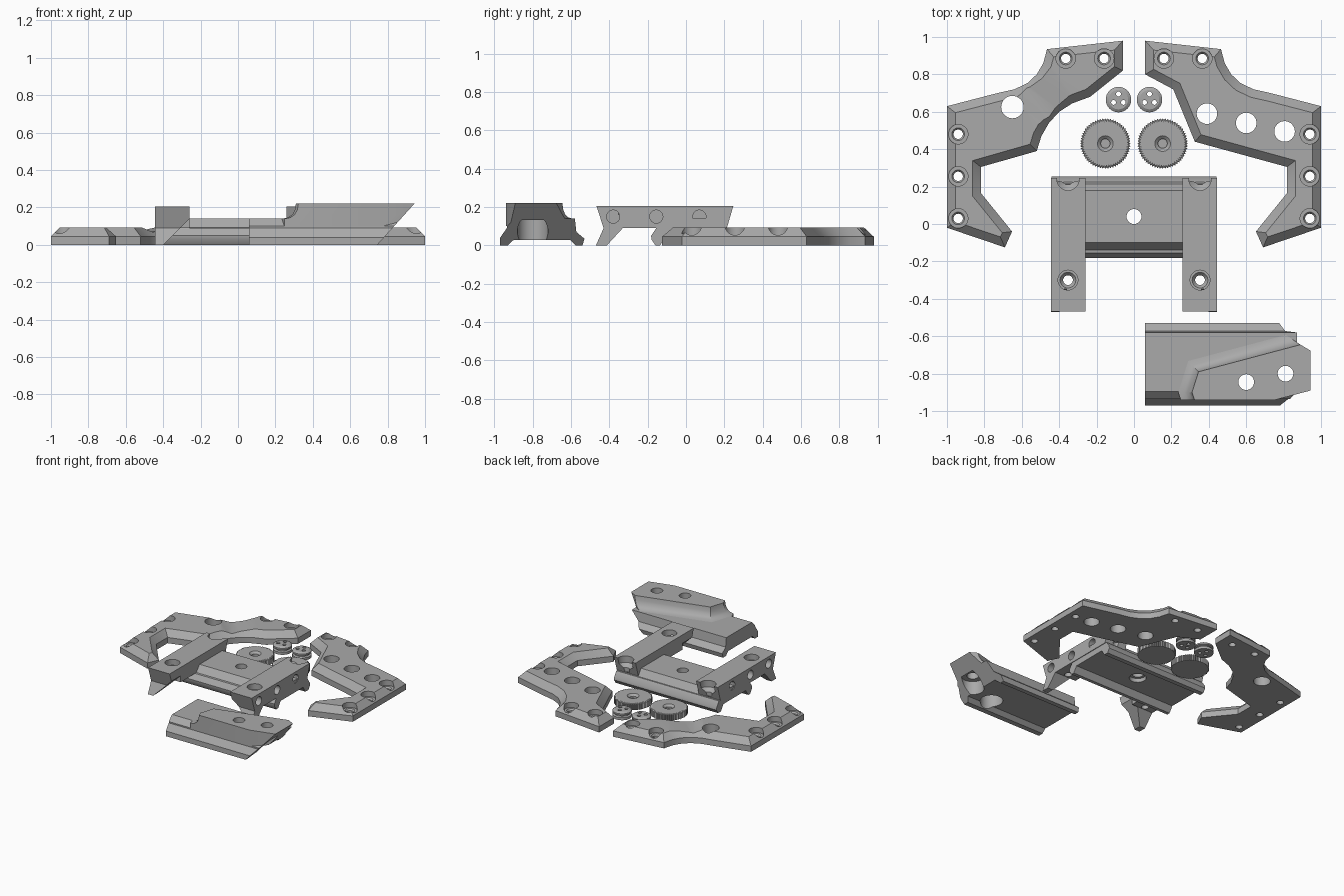
import bpy, bmesh, math
from mathutils import Vector, Matrix

if "Cube" in bpy.data.objects:
    bpy.data.objects.remove(bpy.data.objects["Cube"])

grey = bpy.data.materials.new("plain_grey")
grey.diffuse_color = (0.40, 0.40, 0.40, 1)
grey.use_nodes = True
grey.node_tree.nodes["Principled BSDF"].inputs["Base Color"].default_value = grey.diffuse_color


def make(name, bm):
    bmesh.ops.recalc_face_normals(bm, faces=bm.faces)
    me = bpy.data.meshes.new(name)
    bm.to_mesh(me)
    bm.free()
    me.materials.append(grey)
    ob = bpy.data.objects.new(name, me)
    bpy.context.collection.objects.link(ob)
    return ob


def loft(name, rings):
    """Skin a stack of closed rings and cap both ends."""
    bm = bmesh.new()
    vs = [[bm.verts.new(p) for p in r] for r in rings]
    n = len(vs[0])
    for a, b in zip(vs, vs[1:]):
        for i in range(n):
            j = (i + 1) % n
            bm.faces.new((a[i], a[j], b[j], b[i]))
    bm.faces.new(vs[0][::-1])
    bm.faces.new(vs[-1])
    return make(name, bm)


def prism_x(name, prof, x0, x1):
    return loft(name, [[(x, y, z) for y, z in prof] for x in (x0, x1)])


def prism_y(name, prof, y0, y1):
    return loft(name, [[(x, y, z) for x, z in prof] for y in (y0, y1)])


def lathe(name, prof, x, y, n=32):
    """Stack of (radius, z) circles around a vertical axis."""
    return loft(name, [[(x + r * math.cos(math.tau * i / n), y + r * math.sin(math.tau * i / n), z)
                        for i in range(n)] for r, z in prof])


def cut(ob, cutter):
    m = ob.modifiers.new("cut", 'BOOLEAN')
    m.operation, m.solver, m.object = 'DIFFERENCE', 'EXACT', cutter
    bpy.context.view_layer.update()
    me = bpy.data.meshes.new_from_object(ob.evaluated_get(bpy.context.evaluated_depsgraph_get()))
    ob.modifiers.clear()
    ob.data = me
    bpy.data.objects.remove(cutter)


def offset(pts, d):
    """Mitred offset of a polygon, inwards for positive d."""
    area = sum(a[0] * b[1] - b[0] * a[1] for a, b in zip(pts, pts[1:] + pts[:1]))
    s = 1 if area > 0 else -1
    out = []
    for i, p in enumerate(pts):
        p, a, b = Vector(p), Vector(pts[i - 1]), Vector(pts[(i + 1) % len(pts)])
        e, f = (p - a).normalized(), (b - p).normalized()
        n1, n2 = Vector((-e.y, e.x)) * s, Vector((-f.y, f.x)) * s
        q = p + (n1 + n2) * d / (1 + n1.dot(n2))
        out.append((q.x, q.y))
    return out


def plate(name, pts):
    top = offset(pts, 0.045)
    return loft(name, [[(x, y, 0) for x, y in pts], [(x, y, 0.045) for x, y in pts],
                       [(x, y, 0.092) for x, y in top]])


# side plates
outer = [(0.06, 0.98), (0.465, 0.935), (0.485, 0.86), (0.52, 0.80), (0.57, 0.753), (0.64, 0.72), (0.73, 0.70),
         (1, 0.63), (1, -0.02), (0.69, -0.125), (0.652, -0.04), (0.818, 0.165), (0.818, 0.305)]
right_in = [(0.325, 0.44), (0.21, 0.72), (0.06, 0.80)]
left_in = [(0.52, 0.39), (0.495, 0.47), (0.455, 0.54), (0.40, 0.60), (0.33, 0.645), (0.235, 0.68), (0.06, 0.82)]
screws = [(0.16, 0.885), (0.365, 0.885), (0.94, 0.48), (0.94, 0.255), (0.94, 0.03)]
right_plate = plate("right_plate", outer + right_in)
left_plate = plate("left_plate", [(-x, y) for x, y in outer + left_in])

# shallow ramp across the left plate
ramp = prism_y("ramp", [(-0.02, 0.10), (0.075, 0.068), (0.30, 0.10)], -0.25, 0.3)
ramp.data.transform(Matrix.Translation((-0.55, 0.575, 0)) @ Matrix.Rotation(math.radians(38), 4, 'Z'))
cut(left_plate, ramp)
for ob, s in ((right_plate, 1), (left_plate, -1)):
    for x, y in screws:
        cut(ob, lathe("screw", [(0.025, -0.1), (0.025, 0.04), (0.034, 0.052), (0.052, 0.052), (0.052, 0.2)], s * x, y))
for x, y in ((0.39, 0.59), (0.6, 0.54), (0.805, 0.495)):
    cut(right_plate, lathe("hole", [(0.055, -0.1), (0.055, 0.2)], x, y))
cut(left_plate, lathe("hole", [(0.06, -0.1), (0.06, 0.2)], -0.65, 0.625))

# knurled dials and small three-hole knobs
for s, side in ((-1, "left"), (1, "right")):
    x, y, n = s * 0.153, 0.43, 120
    rim = [[(x + (r - 0.008 * (i % 2)) * math.cos(math.tau * i / n),
             y + (r - 0.008 * (i % 2)) * math.sin(math.tau * i / n), z) for i in range(n)]
           for r, z in ((0.135, 0), (0.135, 0.045), (0.122, 0.05))]
    dial = loft(side + "_dial", rim)
    cut(dial, lathe("recess", [(0.025, 0.02), (0.025, 0.035), (0.042, 0.05), (0.042, 0.1)], x, y))
    x, y = s * 0.083, 0.665
    knob = lathe(side + "_knob", [(0.068, 0), (0.068, 0.02), (0.055, 0.025), (0.055, 0.033),
                                  (0.068, 0.038), (0.068, 0.05), (0.052, 0.06)], x, y)
    for k in range(3):
        a = math.radians(90 + 120 * k)
        cut(knob, lathe("pin", [(0.013, -0.1), (0.013, 0.2)], x + 0.03 * math.cos(a), y + 0.03 * math.sin(a), 16))

# mount base: a rail clamp section with a channel underneath
base = prism_x("mount_base", [(-0.10, 0.14), (-0.14, 0.092), (-0.155, 0.09), (-0.182, 0.05), (-0.18, 0.03), (-0.16, 0),
                              (-0.135, 0), (-0.105, 0.045), (0.17, 0.045), (0.20, 0), (0.235, 0), (0.255, 0.03),
                              (0.252, 0.05), (0.225, 0.09), (0.215, 0.09), (0.18, 0.14)], -0.44, 0.44)
cut(base, lathe("hole", [(0.06, -0.1), (0.06, 0.075), (0.04, 0.075), (0.04, 0.3)], 0, 0.04))

# mount arms with tapered front legs
for s, side in ((-1, "left"), (1, "right")):
    arm = prism_x(side + "_mount_arm", [(-0.467, 0.205), (-0.43, 0.09), (-0.47, 0), (-0.413, 0), (-0.33, 0.09),
                                        (0.213, 0.09), (0.247, 0.205)], s * 0.26, s * 0.445)
    cut(arm, prism_y("leg_taper", [(s * 0.25, 0.15), (s * 0.40, 0), (s * 0.40, -0.1), (s * 0.2, -0.1)], -0.6, -0.331))
    for y in (-0.38, -0.155, 0.07):
        hole = lathe("side_hole", [(0.034, 0.36), (0.034, 0.6)], 0, 0)
        hole.data.transform(Matrix.Translation((0, y, 0.15)) @ Matrix.Rotation(s * math.pi / 2, 4, 'Y'))
        cut(arm, hole)
    cut(arm, lathe("screw", [(0.026, -0.1), (0.026, 0.14), (0.042, 0.16), (0.053, 0.16), (0.053, 0.3)],
                   s * 0.353, -0.30))
    cut(arm, lathe("rear_pocket", [(0.03, 0.10), (0.03, 0.13), (0.06, 0.155), (0.06, 0.3)], s * 0.353, 0.24))

# clamp jaw: lower rail section
jaw = prism_x("jaw_base", [(-0.97, 0), (-0.97, 0.04), (-0.935, 0.09), (-0.935, 0.10), (-0.895, 0.14), (-0.58, 0.14),
                           (-0.572, 0.07), (-0.53, 0.035), (-0.54, 0), (-0.575, 0), (-0.605, 0.028),
                           (-0.90, 0.028), (-0.93, 0)], 0.06, 0.95)
# clamp jaw: raised block with a coved foot
block = [(0.31, -0.90), (0.345, -0.79), (0.89, -0.645), (1.1, -0.75), (1.1, -1.05), (0.36, -1.05)]
cove = [(0.07, 0.10), (0.07, 0.14), (0.04, 0.146), (0.018, 0.163), (0.005, 0.19), (0, 0.222)]
raised = loft("jaw_block", [[(x, y, z) for x, y in offset(block, -d)] for d, z in cove])
cut(raised, prism_x("front_trim", [(-0.94, -1), (-0.94, 1), (-2, 1), (-2, -1)], -1, 2))
corner = [(0.755, -0.94), (0.945, -0.89), (1.3, -0.80), (1.3, -1.2), (0.7, -1.2), (0.7, -0.955)]
cut(raised, loft("corner_trim", [[(x, y, z) for x, y in corner] for z in (0, 0.4)]))
cut(raised, loft("rear_trim", [[(x, y, z) for x, y in ((0.80, -0.585), (0.89, -0.645), (1.05, -0.74), (1.3, -0.5),
                                                       (0.80, -0.4))] for z in (0, 0.4)]))
for ob in (jaw, raised):
    cut(ob, prism_y("end_slope", [(0.745 - 0.18, -0.2), (0.945 + 0.16, 0.4), (1.6, 0.4), (1.6, -0.2)], -2, 0))
    for x, y in ((0.6, -0.845), (0.81, -0.80)):
        cut(ob, lathe("bolt", [(0.08, -0.1), (0.08, 0.132), (0.042, 0.132), (0.042, 0.4)], x, y))

# smooth the round walls, keep edges crisp
bpy.ops.object.select_all(action='SELECT')
bpy.context.view_layer.objects.active = base
bpy.ops.object.shade_smooth_by_angle(angle=math.radians(30))
